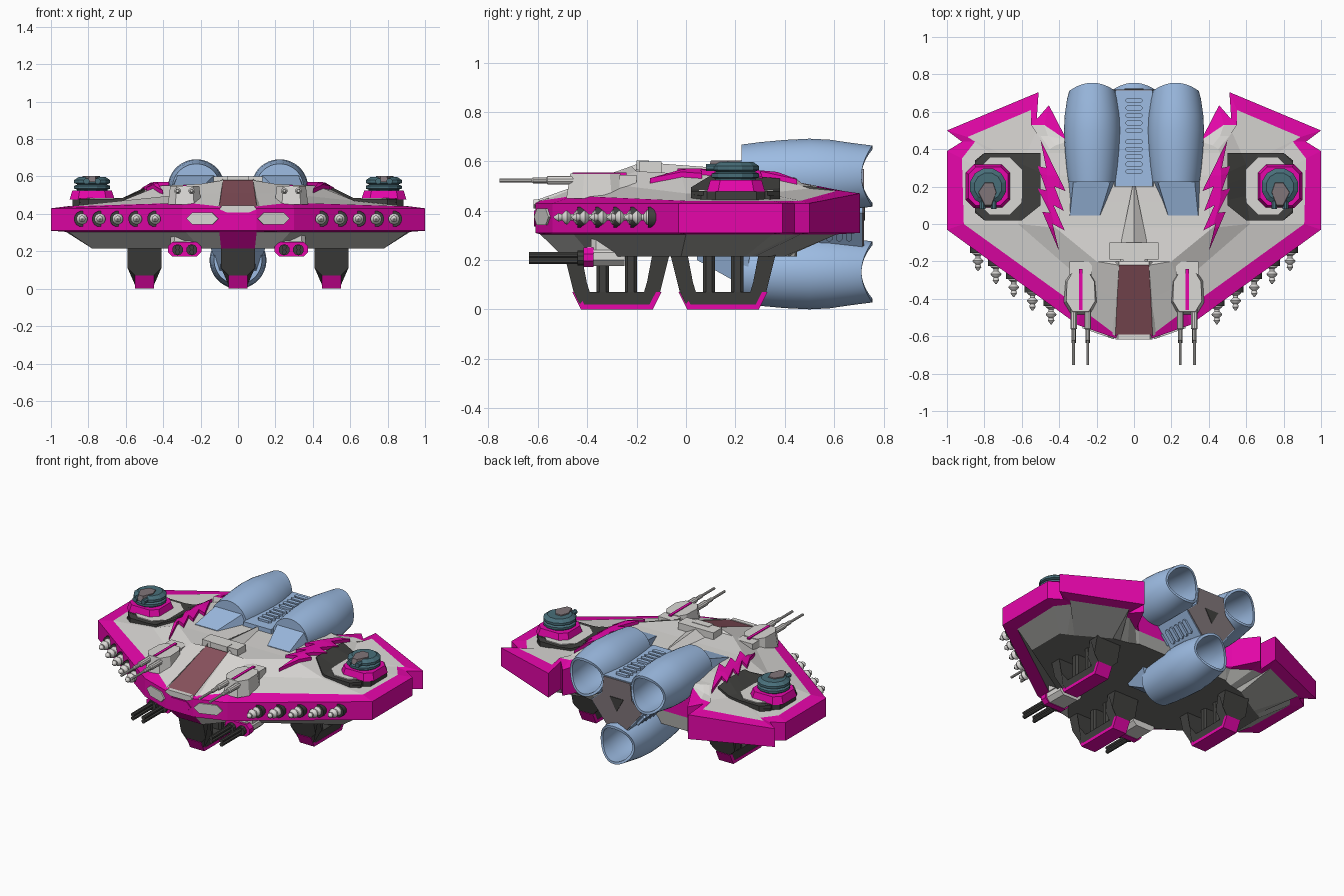
import bpy, bmesh, math
from mathutils import Vector, Matrix

if "Cube" in bpy.data.objects:
    bpy.data.objects.remove(bpy.data.objects["Cube"])

def srgb(*c):
    return tuple((v / 255 / 12.92 if v < 11 else ((v / 255 + .055) / 1.055) ** 2.4) for v in c) + (1,)

def material(name, *c):
    m = bpy.data.materials.new(name)
    m.diffuse_color = srgb(*c)
    m.use_nodes = True
    m.node_tree.nodes["Principled BSDF"].inputs["Base Color"].default_value = m.diffuse_color
    return m

MAGENTA = material("magenta", 230, 6, 170)
LIGHT = material("light_grey", 218, 216, 213)
SLOPE = material("underside_grey", 168, 168, 165)
MID = material("belly_grey", 112, 112, 109)
DARK = material("dark_grey", 64, 64, 62)
BLUE = material("engine_blue", 157, 188, 227)
TEAL = material("turret_teal", 72, 110, 121)
MAUVE = material("canopy_mauve", 137, 82, 93)
BROWN = material("warm_grey", 128, 117, 121)

def make(name, verts, faces, mats, index=None, smooth=False):
    bm = bmesh.new()
    vs = [bm.verts.new(v) for v in verts]
    for i, f in enumerate(faces):
        face = bm.faces.new([vs[k] for k in f])
        face.material_index = index[i] if index else 0
    bmesh.ops.recalc_face_normals(bm, faces=bm.faces)
    me = bpy.data.meshes.new(name)
    bm.to_mesh(me)
    bm.free()
    for m in mats:
        me.materials.append(m)
    ob = bpy.data.objects.new(name, me)
    bpy.context.collection.objects.link(ob)
    if smooth:
        activate(ob)
        bpy.ops.object.shade_smooth_by_angle(angle=math.radians(35))
    return ob

def activate(ob):
    bpy.ops.object.select_all(action='DESELECT')
    ob.select_set(True)
    bpy.context.view_layer.objects.active = ob

def place(axis, u, v, w):
    return {'z': (u, v, w), 'x': (w, u, v), 'y': (u, w, v)}[axis]

def prism(name, pts, a, b, mat, axis='z', top=1.0):
    """Extrude a 2D outline from a to b; top scales the far end about its middle."""
    n = len(pts)
    cu, cv = sum(p[0] for p in pts) / n, sum(p[1] for p in pts) / n
    vs = [place(axis, u, v, a) for u, v in pts]
    vs += [place(axis, cu + (u - cu) * top, cv + (v - cv) * top, b) for u, v in pts]
    fs = [list(range(n)), list(range(n, 2 * n))]
    fs += [(i, (i + 1) % n, n + (i + 1) % n, n + i) for i in range(n)]
    return make(name, vs, fs, [mat])

def rect(x0, x1, y0, y1, c=0.0):
    if not c:
        return [(x0, y0), (x1, y0), (x1, y1), (x0, y1)]
    return [(x0 + c, y0), (x1 - c, y0), (x1, y0 + c), (x1, y1 - c),
            (x1 - c, y1), (x0 + c, y1), (x0, y1 - c), (x0, y0 + c)]

def lathe(name, prof, loc, mat, seg=12, axis='y', warp=None, smooth=True):
    """Spin (radius, height) pairs; both ends are capped."""
    vs, fs = [], []
    for r, h in prof:
        for k in range(seg):
            t = 2 * math.pi * (k + .5) / seg
            hh = h + (warp(h, t) if warp else 0)
            vs.append(Vector(place(axis, r * math.cos(t), r * math.sin(t), hh)) + Vector(loc))
    for j in range(len(prof) - 1):
        fs += [(j * seg + k, j * seg + (k + 1) % seg, (j + 1) * seg + (k + 1) % seg, (j + 1) * seg + k)
               for k in range(seg)]
    fs += [list(range(seg)), list(range((len(prof) - 1) * seg, len(prof) * seg))]
    return make(name, vs, fs, [mat], smooth=smooth)

# ---- hull: matched rings, right half from nose to stern, mirrored
edge = [(.10, -.61), (.30, -.54), (1, -.03), (1, .39), (.92, .44), (1, .5), (.51, .705), (.52, .56),
        (.455, .635), (.37, .47), (.34, .45)]
inset = [(.10, -.59), (.28, -.455), (.91, .0), (.92, .35), (.85, .44), (.89, .465), (.55, .61), (.55, .53),
         (.48, .53), (.37, .455), (.34, .45)]
mid = [(.09, -.4), (.24, -.33), (.62, 0), (.60, .15), (.60, .25), (.60, .32), (.52, .5), (.51, .47),
       (.46, .47), (.365, .452), (.34, .45)]
top = [(.08, -.22), (.2, -.2), (.42, -.02), (.46, .12), (.465, .2), (.465, .26), (.46, .38), (.45, .4),
       (.42, .42), (.36, .44), (.34, .45)]
belly = [(.09, -.5), (.2, -.38), (.78, -.02), (.78, .24), (.74, .26), (.7, .28), (.5, .4), (.45, .41),
         (.4, .42), (.35, .44), (.34, .45)]
z_edge = [.43, .43, .43, .43, .43, .43, .47, .49, .48, .5, .5]
z_inset = [.44, .46, .44, .44, .44, .44, .48, .495, .50, .515, .515]
z_mid = [.51, .51, .47, .47, .47, .47, .49, .5, .51, .525, .525]
z_top = [.58, .56, .55, .548, .547, .546, .535, .535, .535, .535, .535]
rings = [(belly, [.215] * 11), (inset, [.304] * 11), (edge, [.31] * 11), (edge, z_edge),
         (inset, z_inset), (mid, z_mid), (top, z_top)]
verts, faces, idx = [], [], []
for pts, zs in rings:
    half = [(x, y, z) for (x, y), z in zip(pts, zs)]
    verts += half + [(-x, y, z) for x, y, z in reversed(half)]
band = [1, 0, 0, 0, 2, 2]          # slots: magenta, underside, light, belly, mauve
for j in range(6):
    for k in range(22):
        n = (k + 1) % 22
        faces.append((j * 22 + k, j * 22 + n, (j + 1) * 22 + n, (j + 1) * 22 + k))
        nose = k == 21
        idx.append((4 if j >= 4 else 0) if nose else 2 if j == 0 and k in (0, 20) else band[j])
for base, m in ((0, 3), (132, 2)):  # belly and deck strips across the middle
    for i in range(10):
        faces.append((base + i, base + i + 1, base + 20 - i, base + 21 - i))
        idx.append(m)
hull = make("hull", verts, faces, [MAGENTA, SLOPE, LIGHT, MID, MAUVE], idx)

def deck_plate(name, pts, lift, mat):
    """Thin plate following the deck: outline prism cut by a raised hull copy."""
    ob = prism(name, pts, .40, .8, mat)
    cutter = hull.copy()
    cutter.location.z = lift
    cutter.hide_render = True
    bpy.context.collection.objects.link(cutter)
    mod = ob.modifiers.new("follow_deck", 'BOOLEAN')
    mod.operation, mod.solver, mod.object = 'INTERSECT', 'EXACT', cutter
    activate(ob)
    bpy.ops.object.modifier_apply(modifier=mod.name)
    bpy.data.objects.remove(cutter)
    ob.data.materials.clear()
    ob.data.materials.append(mat)
    for p in ob.data.polygons:
        p.material_index = 0

bolt = [(.50, .45), (.47, .30), (.515, .31), (.47, .18), (.515, .19), (.45, .06), (.49, .065), (.40, -.145),
        (.435, 0), (.37, -.035), (.43, .1), (.375, .07), (.425, .2), (.365, .175)]
pad = [(.5, .38), (.80, .38), (.85, .34), (.85, .06), (.8, .02), (.6, .02), (.5, .1)]

for s, side in ((1, "right"), (-1, "left")):
    flip = lambda pts: [(s * x, y) for x, y in pts]
    deck_plate(side + "_wing_pad", flip(pad), .015, DARK)
    deck_plate(side + "_lightning_stripe", flip(bolt), .021, MAGENTA)

    # wing turret
    prism(side + "_turret_platform", flip([(.57, .38), (.80, .38), (.85, .33), (.85, .07), (.8, .02), (.62, .02),
          (.57, .06)]), .41, .48, DARK)
    prism(side + "_turret_base", flip(rect(.585, .85, .05, .355, .08)), .475, .486, LIGHT)
    prism(side + "_turret_foot", flip(rect(.64, .885, .075, .33, .045)), .42, .481, DARK)
    prism(side + "_turret_collar", flip(rect(.66, .9, .085, .32, .045)), .478, .525, MAGENTA, top=.88)
    c = (s * .78, .2, 0)
    lathe(side + "_turret_body", [(.075, .5), (.085, .53), (.1, .535), (.1, .55), (.08, .557), (.1, .565),
          (.1, .58), (.075, .597)], c, TEAL, 12, 'z', smooth=False)
    prism(side + "_turret_cap", flip([(.73, .17), (.76, .09), (.80, .09), (.84, .17), (.80, .23), (.75, .23)]),
          .57, .603, BROWN, top=.85)
    for dx in (-.03, .03):
        lathe(side + "_turret_muzzle", [(.016, .08), (.016, .2)], (s * (.78 + dx), 0, .575), TEAL, 8)

    # upper cannon
    g = s * .285
    prism(side + "_cannon_housing", [(g - .05, -.485), (g + .05, -.485), (g + .09, -.42), (g + .085, -.30),
          (g + .055, -.25), (g - .055, -.25), (g - .085, -.30), (g - .09, -.42)], .45, .55, LIGHT, top=.86)
    prism(side + "_cannon_mount", rect(g - .06, g + .06, -.27, -.2), .45, .545, LIGHT)
    prism(side + "_cannon_stripe", rect(g - .009, g + .009, -.46, -.24), .545, .554, MAGENTA)
    for d in (-.038, .038):
        lathe(side + "_cannon_barrel", [(.018, -.44), (.018, -.56), (.012, -.565), (.012, -.62), (.008, -.625),
              (.008, -.755)], (g + d, 0, .523), LIGHT, 10)
        # lower cannon barrels
        for dz in (-.012, .012):
            lathe(side + "_lower_barrel", [(.013, -.38), (.013, -.635)], (g + d, 0, .208 + dz), DARK, 8)
        lathe(side + "_lower_barrel_sleeve", [(.03, -.38), (.03, -.44)], (g + d, 0, .208), DARK, 10)
    prism(side + "_lower_cannon_body", rect(g - .08, g + .08, .175, .255, .025), -.40, -.25, LIGHT, 'y')
    prism(side + "_lower_cannon_ring", rect(g - .09, g + .09, .172, .25, .025), -.415, -.375, MAGENTA, 'y')
    prism(side + "_lower_cannon_hanger", rect(g - .075, g + .075, -.385, -.22, .02), .24, .31, LIGHT)

    # missiles along the front edge
    for x in (.443, .543, .643, .738, .834):
        y = -.03 - (1 - x) * .73
        lathe(side + "_missile_socket", [(.043, .06), (.043, -.003)], (s * x, y, .373), DARK, 12)
        lathe(side + "_missile", [(.03, .02), (.03, -.008), (.014, -.02), (.014, -.03), (.03, -.045), (.028, -.052),
              (.013, -.065), (.018, -.08), (.003, -.1)], (s * x, y, .373), LIGHT, 12)

    # nose hexagon plate
    plate = prism(side + "_nose_plate", [(-.09, 0), (-.055, .033), (.055, .033), (.09, 0), (.055, -.033),
                  (-.055, -.033)], -.006, .006, LIGHT, 'y')
    plate.matrix_world = Matrix.Translation((s * .19, -.581, .375)) @ Matrix.Rotation(s * math.atan2(.07, .2), 4, 'Z')

# nose trim, sensor block and spine
prism("nose_trim", [(-.1, .425), (-.06, .408), (.06, .408), (.1, .425), (.085, .445), (-.085, .445)], -.618, -.59,
      LIGHT, 'y')
prism("nose_block", rect(-.085, .085, .335, .4, .03), -.616, -.6, MAGENTA, 'y')
prism("sensor_block", rect(-.13, .13, -.19, -.10), .555, .6, LIGHT)
prism("sensor_front", rect(-.06, .06, -.2, -.15), .56, .603, LIGHT)
make("spine", [(-.09, -.2, .55), (.09, -.2, .55), (0, .24, .54), (0, -.2, .598), (0, .24, .565)],
     [(0, 1, 3), (0, 3, 4, 2), (1, 2, 4, 3), (0, 2, 1)], [LIGHT])
for s in (1, -1):
    make("canopy_rail", [(s * .1, -.6, .445), (s * .115, -.59, .44), (s * .1, -.2, .565), (s * .08, -.2, .588),
         (s * .08, -.21, .55)], [(0, 1, 2, 3), (0, 3, 4), (0, 4, 1), (1, 4, 2), (2, 4, 3)], [LIGHT])

# ---- landing legs: one at the front, two at the rear
def leg(name, cx, cy):
    def shaped(part, pts, mat, wide, narrow):
        ob = prism(name + part, [(cy + y, z) for y, z in pts], -1, 1, mat, 'x')
        for v in ob.data.vertices:
            v.co.x = cx + v.co.x * (wide if v.co.z > .1 else narrow)
    shaped("_frame", [(-.215, .23), (-.185, .11), (-.175, .07), (-.15, .018), (.15, .018), (.175, .07), (.185, .11),
           (.215, .23), (.145, .23), (.122, .11), (.11, .07), (-.11, .07), (-.122, .11), (-.145, .23)], DARK, .09, .05)
    shaped("_sole", [(-.18, .07), (-.145, 0), (.145, 0), (.18, .07), (.158, .07), (.132, .02), (-.132, .02),
           (-.158, .07)], MAGENTA, .05, .052)
    for d in (-.057, .057):
        prism(name + "_strut", rect(cx - .045, cx + .045, cy + d - .025, cy + d + .025, .012), .06, .23, DARK)

leg("front_leg", 0, -.28)
leg("right_rear_leg", .5, .15)
leg("left_rear_leg", -.5, .15)

# ---- three engines round a hub
def flare(h, t):
    return -.022 * (1 - math.cos(2 * t + math.pi)) if h > .7 else 0

shell = [(.128, .225), (.138, .3), (.147, .4), (.152, .5), (.148, .58), (.135, .67), (.124, .755), (.108, .755),
         (.112, .66), (.115, .55), (.09, .4)]
for name, x, z in (("right_engine", .223, .54), ("left_engine", -.223, .54), ("lower_engine", 0, .152)):
    lathe(name, shell, (x, 0, z), BLUE, 40, 'y', flare)
    up = 1 if z > .3 else -1
    zb, zf, zr = (.5, .553, .61) if up > 0 else (.23, .2, .09)
    o = .04 if x > 0 else -.04 if x < 0 else 0
    make(name + "_ramp", [(x - .15, .26, zb), (x + .15, .26, zb), (x + .09 + o, .045, zb), (x - .09 + o, .045, zb),
         (x - .1, .24, zr), (x + .1, .24, zr), (x + .08 + o, .045, zf), (x - .08 + o, .045, zf)],
         [(0, 1, 2, 3), (4, 5, 6, 7), (0, 1, 5, 4), (1, 2, 6, 5), (2, 3, 7, 6), (3, 0, 4, 7)], [BLUE])
hub = [(-.1, .575), (.1, .575), (.113, .46), (.19, .39), (.075, .25), (0, .285), (-.075, .25), (-.19, .39),
       (-.113, .46)]
prism("engine_hub", hub, .2, .715, BLUE, 'y')
prism("hub_back_plate", [(x * .96, .41 + (z - .41) * .96) for x, z in hub], .71, .72, BROWN, 'y')
prism("hub_triangle", [(-.05, .45), (.05, .45), (0, .36)], .715, .724, DARK, 'y')

# slots on the three outer hub faces
for name, a, b in (("top", hub[0], hub[1]), ("right", hub[3], hub[4]), ("left", hub[6], hub[7])):
    m = Vector(((a[0] + b[0]) / 2, 0, (a[1] + b[1]) / 2))
    ang = math.atan2(-(b[1] - a[1]), b[0] - a[0])
    for y in (.28, .32, .36, .40, .44, .5, .54, .58, .62, .66):
        slot = prism(name + "_hub_slot", rect(-.048, .048, -.013, .013, .011), -.014, .014, BLUE)
        slot.matrix_world = Matrix.Translation((m.x, y, m.z)) @ Matrix.Rotation(ang, 4, 'Y')
